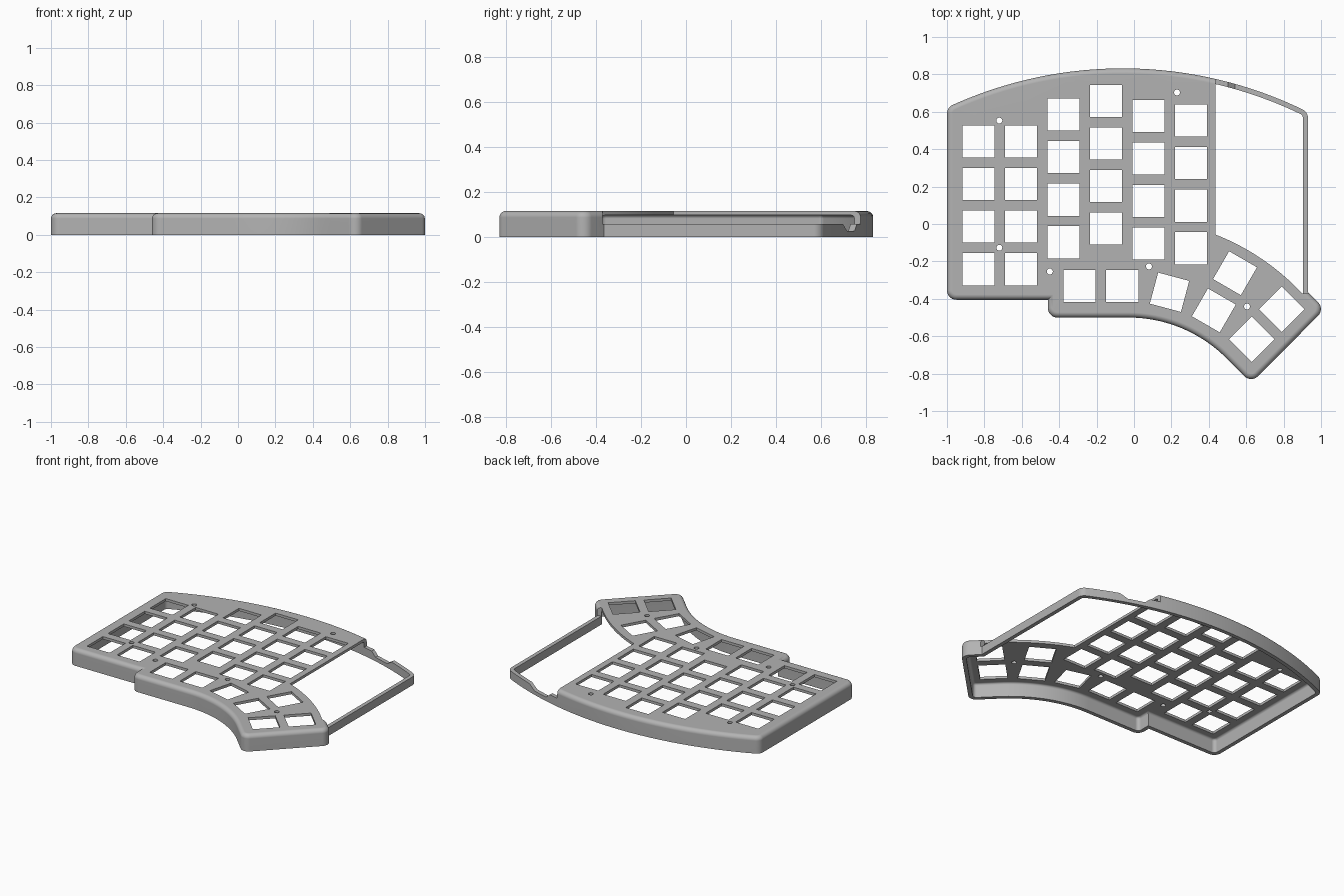
import bpy, bmesh, math
from mathutils import Vector, Matrix

cube = bpy.data.objects.get("Cube")
if cube:
    bpy.data.objects.remove(cube, do_unlink=True)

HEIGHT, WALL, CEILING, RAIL = 0.115, 0.027, 0.097, 0.057
BACK_R, BACK_X, BACK_Y = 2.216, -0.06, 0.832      # back edge arc
THUMB_C, THUMB_IN, THUMB_OUT = Vector((-0.03, -1.24)), 0.74, 1.272

grey = bpy.data.materials.new("warm grey plastic")
grey.use_nodes = True
colour = (0.45, 0.45, 0.45, 1)
grey.diffuse_color = colour
bsdf = grey.node_tree.nodes["Principled BSDF"]
bsdf.inputs["Base Color"].default_value = colour
bsdf.inputs["Roughness"].default_value = 0.6


def back_y(x):
    return BACK_Y - BACK_R + math.sqrt(BACK_R ** 2 - (x - BACK_X) ** 2)


def thumb_arc(radius, a0, a1, steps):
    """Points on a thumb arc, angles clockwise from +y."""
    angles = [math.radians(a0 + (a1 - a0) * i / steps) for i in range(steps + 1)]
    return [THUMB_C + radius * Vector((math.sin(a), math.cos(a))) for a in angles]


def round_corners(corners, steps=7):
    """Replace each (point, radius) with a fillet arc."""
    out = []
    for i, (p, r) in enumerate(corners):
        if r == 0:
            out.append(p)
            continue
        u = (corners[i - 1][0] - p).normalized()
        v = (corners[(i + 1) % len(corners)][0] - p).normalized()
        half = u.angle(v) / 2
        centre = p + (u + v).normalized() * (r / math.sin(half))
        start = p + u * (r / math.tan(half)) - centre
        end = p + v * (r / math.tan(half)) - centre
        turn = math.atan2(start.x * end.y - start.y * end.x, start.dot(end))
        out += [centre + Matrix.Rotation(turn * k / steps, 2) @ start for k in range(steps + 1)]
    return out


def inset(points, d):
    """Mitred inward offset of a counter-clockwise outline."""
    out = []
    for i, p in enumerate(points):
        a = (p - points[i - 1]).normalized()
        b = (points[(i + 1) % len(points)] - p).normalized()
        na, nb = Vector((-a.y, a.x)), Vector((-b.y, b.x))
        out.append(p + (na + nb) * (d / (1 + na.dot(nb))))
    return out


def loft(name, rings):
    """Capped solid through rings of 3D points."""
    bm = bmesh.new()
    loops = [[bm.verts.new(co) for co in ring] for ring in rings]
    n = len(loops[0])
    for lo, hi in zip(loops, loops[1:]):
        for i in range(n):
            j = (i + 1) % n
            bm.faces.new((lo[i], lo[j], hi[j], hi[i]))
    bm.faces.new(loops[0][::-1])
    bm.faces.new(loops[-1])
    bmesh.ops.recalc_face_normals(bm, faces=bm.faces)
    mesh = bpy.data.meshes.new(name)
    bm.to_mesh(mesh)
    bm.free()
    obj = bpy.data.objects.new(name, mesh)
    bpy.context.collection.objects.link(obj)
    return obj


def prism(name, points, z0, z1):
    return loft(name, [[(p[0], p[1], z) for p in points] for z in (z0, z1)])


def cut(target, cutter):
    cutter.hide_render = True
    mod = target.modifiers.new("cut", 'BOOLEAN')
    mod.operation, mod.solver, mod.object = 'DIFFERENCE', 'EXACT', cutter
    bpy.context.view_layer.objects.active = target
    bpy.ops.object.modifier_apply(modifier=mod.name)
    bpy.data.objects.remove(cutter, do_unlink=True)


# Outer outline of the case, counter-clockwise
R = 0.05
corners = [(Vector((-1, -0.405)), R), (Vector((-0.46, -0.405)), 0), (Vector((-0.46, -0.5)), R)]
corners += [(p, 0) for p in thumb_arc(THUMB_IN, 0, 45, 20)]
corners += [(Vector((0.627, -0.85)), R), (Vector((1.02, -0.455)), R), (Vector((0.93, -0.365)), 0)]
for i in range(33):
    x = 0.93 - 1.93 * i / 32
    corners.append((Vector((x, back_y(x))), R if i in (0, 32) else 0))
outline = round_corners(corners)

# Hollow shell: ceiling, inner wall, outer wall, rounded top rim
profile = []
for k in range(4):
    a = math.radians(30 * k)
    profile.append((WALL + 0.015 * (1 - math.sin(a)), CEILING - 0.015 * (1 - math.cos(a))))
profile += [(WALL, 0), (0, 0)]
for k in range(6):
    a = math.radians(18 * k)
    profile.append((0.028 * (1 - math.cos(a)), HEIGHT - 0.028 * (1 - math.sin(a))))
case = loft("keyboard_case", [[(p.x, p.y, z) for p in inset(outline, d)] for d, z in profile])
case.data.materials.append(grey)

# Open bay on the right, leaving only a low rail
bay = [p for p in thumb_arc(THUMB_OUT, 21.44, 47, 16)]
bay += [(0.96, -0.368), (1.1, 0), (1.1, 1), (0.435, 1)]
cut(case, prism("bay_cutter", bay, RAIL, 0.2))

# Cable notch in the back rail
notch = [(0.5, 0.06), (0.54, 0.027), (0.65, 0.027), (0.705, 0.06)]
cut(case, loft("notch_cutter", [[(x, y, z) for x, z in notch] for y in (0.6, 0.9)]))

# Key openings: finger columns, then the fanned thumb keys
PITCH, KEY = 0.2275, 0.172
keys = []
for col, top in enumerate((0.441, 0.441, 0.585, 0.658, 0.578, 0.553)):
    keys += [(-0.832 + PITCH * col, top - PITCH * row, 0) for row in range(4)]
keys += [(-0.291, -0.332, 0), (-0.063, -0.332, 0), (0.19, -0.365, -15), (0.427, -0.462, -30),
         (0.54, -0.263, -30), (0.63, -0.617, -45), (0.79, -0.457, -45)]
for x, y, deg in keys:
    turn = Matrix.Rotation(math.radians(deg), 2)
    square = [Vector((x, y)) + turn @ Vector((sx, sy)) * (KEY / 2)
              for sx, sy in ((-1, -1), (1, -1), (1, 1), (-1, 1))]
    cut(case, prism("key_cutter", square, 0.08, 0.2))

# Screw holes
for x, y in ((-0.72, 0.553), (-0.72, -0.127), (0.23, 0.703),
             (-0.45, -0.254), (0.08, -0.227), (0.604, -0.441)):
    ring = [(x + 0.016 * math.cos(a), y + 0.016 * math.sin(a))
            for a in (math.tau * i / 16 for i in range(16))]
    cut(case, prism("screw_cutter", ring, 0.08, 0.2))

# Smooth shading with crisp edges
bpy.ops.object.select_all(action='DESELECT')
case.select_set(True)
bpy.context.view_layer.objects.active = case
bpy.ops.object.shade_smooth_by_angle(angle=math.radians(35))
weighted = case.modifiers.new("weighted normals", 'WEIGHTED_NORMAL')
weighted.keep_sharp = True
